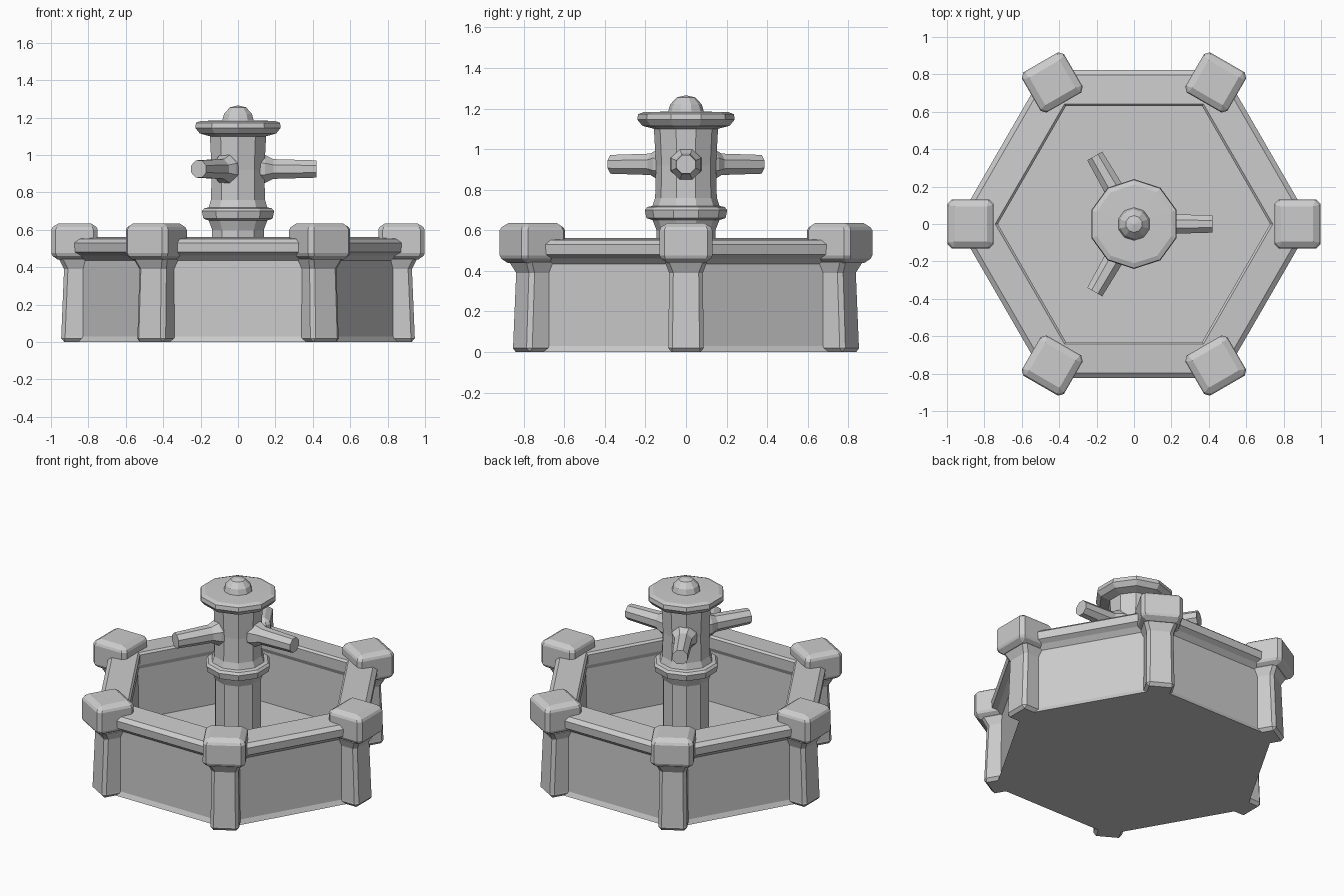
import bpy, bmesh
from math import cos, sin, pi
from mathutils import Matrix

if "Cube" in bpy.data.objects:
    bpy.data.objects.remove(bpy.data.objects["Cube"])


def finish(name, bm, bevel=0):
    bmesh.ops.remove_doubles(bm, verts=bm.verts, dist=0.0005)
    bmesh.ops.recalc_face_normals(bm, faces=bm.faces)
    mesh = bpy.data.meshes.new(name)
    bm.to_mesh(mesh)
    bm.free()
    ob = bpy.data.objects.new(name, mesh)
    bpy.context.collection.objects.link(ob)
    if bevel:
        mod = ob.modifiers.new("bevel", 'BEVEL')
        mod.width = bevel
        mod.segments = 1
        mod.limit_method = 'ANGLE'
    return ob


def lathe(name, profile, sides, closed=False, matrix=None, turn=0):
    """Revolve (radius, z) points around z into flat facets."""
    bm = bmesh.new()
    rings = [[bm.verts.new((r * cos(turn + 2 * pi * i / sides),
                            r * sin(turn + 2 * pi * i / sides), z))
              for i in range(sides)] for r, z in profile]
    pairs = list(zip(rings, rings[1:] + rings[:1]))
    for a, b in pairs if closed else pairs[:-1]:
        for i in range(sides):
            j = (i + 1) % sides
            bm.faces.new((a[i], a[j], b[j], b[i]))
    if matrix:
        bm.transform(matrix)
    return finish(name, bm)


def block(name, sections, angle, bevel):
    """Stack of rectangles (z, inner, outer, half width), turned around z."""
    bm = bmesh.new()
    rings = [[bm.verts.new(p) for p in ((x0, -w, z), (x1, -w, z), (x1, w, z), (x0, w, z))]
             for z, x0, x1, w in sections]
    for a, b in zip(rings, rings[1:]):
        for i in range(4):
            j = (i + 1) % 4
            bm.faces.new((a[i], a[j], b[j], b[i]))
    bm.faces.new(rings[0])
    bm.faces.new(rings[-1])
    bm.transform(Matrix.Rotation(angle, 4, 'Z'))
    return finish(name, bm, bevel)


# Hexagonal basin with floor, and its stone rim
lathe("basin", [(0, 0), (0.895, 0), (0.88, 0.03), (0.875, 0.5), (0.745, 0.5),
                (0.735, 0.12), (0, 0.12)], 6)
lathe("basin_rim", [(0.745, 0.45), (0.73, 0.48), (0.728, 0.55), (0.742, 0.562),
                    (0.92, 0.552), (0.95, 0.53), (0.946, 0.48), (0.91, 0.462),
                    (0.87, 0.43)], 6, closed=True)

# Corner posts with heavy caps
for k in range(6):
    a = k * pi / 3
    block(f"post_{k + 1}", [(0, 0.78, 0.948, 0.09), (0.03, 0.78, 0.945, 0.087),
                            (0.39, 0.78, 0.93, 0.083), (0.46, 0.78, 0.965, 0.11)], a, 0.02)
    block(f"post_cap_{k + 1}", [(0.44, 0.765, 0.985, 0.115), (0.475, 0.75, 0.998, 0.13),
                                (0.60, 0.75, 0.998, 0.13), (0.635, 0.765, 0.98, 0.115)], a, 0.022)

# Central column with collar, top plate and knob
lathe("column", [(0.145, 0.1), (0.145, 0.60), (0.165, 0.65), (0.195, 0.66),
                 (0.203, 0.70), (0.19, 0.715), (0.165, 0.72), (0.152, 0.76),
                 (0.148, 0.92), (0.158, 1.10), (0.215, 1.115), (0.24, 1.145),
                 (0.236, 1.172), (0.21, 1.182), (0.088, 1.185), (0.078, 1.22),
                 (0.045, 1.255), (0, 1.265)], 10, turn=pi / 10)

# Three water spouts
for k in range(3):
    m = (Matrix.Translation((0, 0, 0.925)) @ Matrix.Rotation(k * 2 * pi / 3, 4, 'Z')
         @ Matrix.Rotation(pi / 2, 4, 'Y'))
    lathe(f"spout_{k + 1}", [(0, 0.08), (0.085, 0.10), (0.08, 0.145), (0.057, 0.19),
                             (0.05, 0.42), (0, 0.42)], 8, matrix=m, turn=pi / 8)
